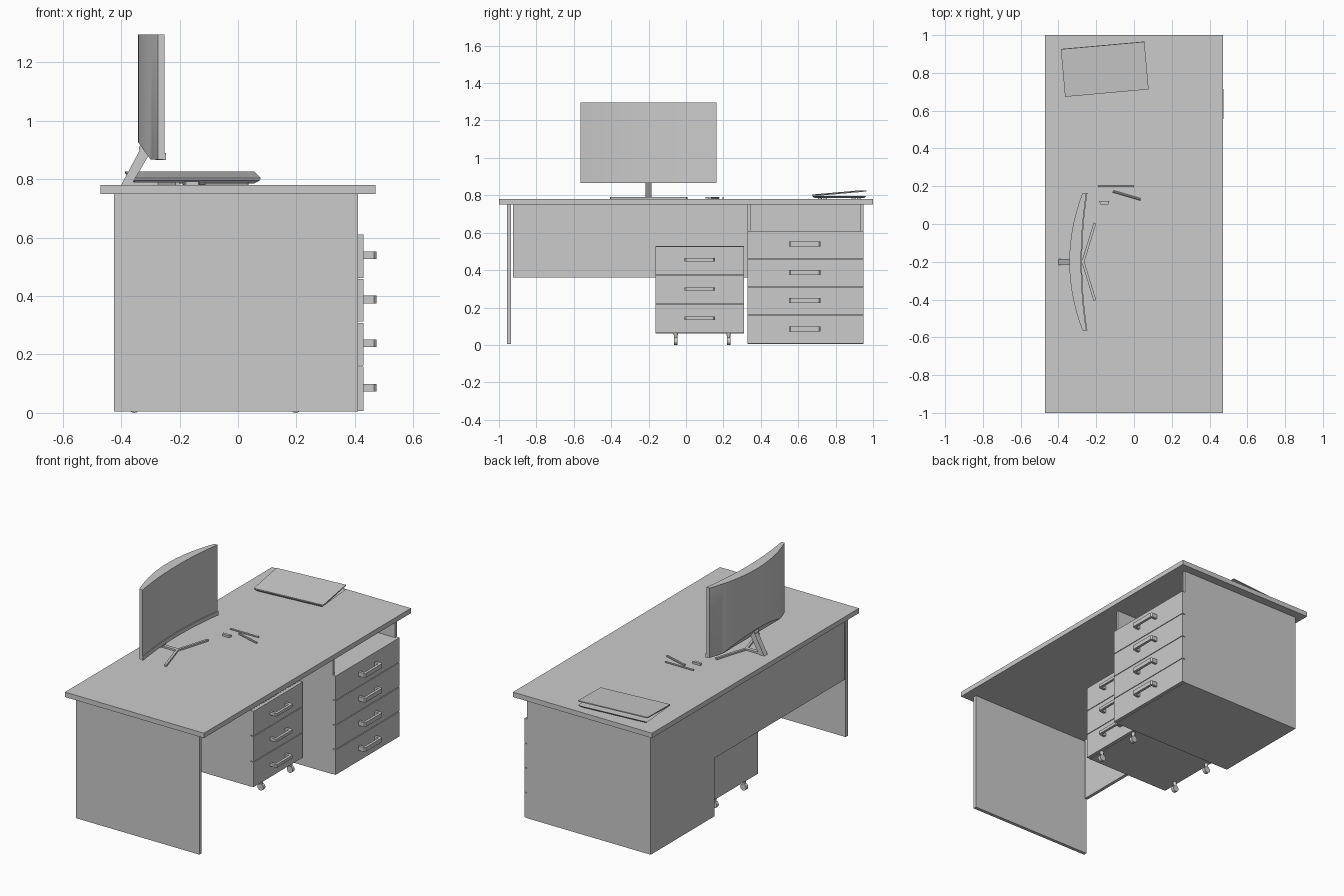
import bpy, bmesh, math
from mathutils import Matrix, Vector

cube = bpy.data.objects.get("Cube")
if cube:
    bpy.data.objects.remove(cube, do_unlink=True)

GREY = (0.6, 0.6, 0.6, 1)
mat = bpy.data.materials.new("plain grey")
mat.use_nodes = True
mat.diffuse_color = GREY
mat.node_tree.nodes["Principled BSDF"].inputs["Base Color"].default_value = GREY


def add(name, bm, smooth=False):
    bmesh.ops.recalc_face_normals(bm, faces=bm.faces)
    me = bpy.data.meshes.new(name)
    bm.to_mesh(me)
    bm.free()
    me.materials.append(mat)
    ob = bpy.data.objects.new(name, me)
    bpy.context.collection.objects.link(ob)
    if smooth:
        bpy.ops.object.select_all(action='DESELECT')
        ob.select_set(True)
        bpy.context.view_layer.objects.active = ob
        bpy.ops.object.shade_smooth_by_angle(angle=math.radians(35))
    return ob


def box(name, x, y, z, matrix=None, taper=1.0):
    """Box from (min, max) pairs; taper shrinks the bottom face."""
    bm = bmesh.new()
    bmesh.ops.create_cube(bm, size=1)
    size = Vector((x[1] - x[0], y[1] - y[0], z[1] - z[0]))
    mid = Vector((sum(x), sum(y), sum(z))) / 2
    for v in bm.verts:
        if v.co.z < 0:
            v.co.xy *= taper
        v.co = v.co * size + mid
    if matrix:
        bm.transform(matrix)
    return add(name, bm)


def loft(name, rings, smooth=False):
    """Skin closed rings of equal length and cap both ends."""
    bm = bmesh.new()
    loops = [[bm.verts.new(p) for p in ring] for ring in rings]
    n = len(loops[0])
    for a, b in zip(loops, loops[1:]):
        for i in range(n):
            j = (i + 1) % n
            bm.faces.new((a[i], a[j], b[j], b[i]))
    bm.faces.new(loops[0])
    bm.faces.new(loops[-1])
    return add(name, bm, smooth)


def rod(name, a, b, r1, r2=None, sides=16):
    a, b = Vector(a), Vector(b)
    bm = bmesh.new()
    turn = (b - a).to_track_quat('Z', 'Y').to_matrix().to_4x4()
    bmesh.ops.create_cone(bm, cap_ends=True, segments=sides, radius1=r1,
                          radius2=r1 if r2 is None else r2, depth=(b - a).length,
                          matrix=Matrix.Translation((a + b) / 2) @ turn)
    return add(name, bm, True)


def bar(name, a, b, width, z0, z1):
    """Flat bar on the desk between two plan points."""
    a, b = Vector(a), Vector(b)
    d = b - a
    m = Matrix.Translation((a.x, a.y, 0)) @ Matrix.Rotation(math.atan2(d.y, d.x), 4, 'Z')
    return box(name, (0, d.length), (-width / 2, width / 2), (z0, z1), m)


def handle(name, x, y0, y1, z, h):
    """U-shaped pull: chamfered outline extruded over its height."""
    t, d, c = 0.016, 0.044, 0.008
    outline = [(x, y0), (x + d - c, y0), (x + d, y0 + c), (x + d, y1 - c),
               (x + d - c, y1), (x, y1), (x, y1 - t), (x + d - t, y1 - t),
               (x + d - t, y0 + t), (x, y0 + t)]
    loft(name, [[(px, py, zz) for px, py in outline] for zz in (z - h / 2, z + h / 2)])


def drawers(name, x, y, levels, pull_y, h):
    for i, (z0, z1) in enumerate(zip(levels, levels[1:]), 1):
        box(f"{name}_front_{i}", (x, x + 0.02), y, (z0 + 0.002, z1 - 0.002))
        handle(f"{name}_handle_{i}", x + 0.02, *pull_y, (z0 + z1) / 2 + 0.003, h)


# Desk carcass
TOP = 0.78
BACK, FRONT = -0.425, 0.41
box("desk_top", (-0.47, 0.47), (-1, 1), (0.75, TOP))
box("side_panel", (BACK, FRONT), (-0.957, -0.936), (0.005, 0.75))
box("modesty_panel", (BACK, BACK + 0.02), (-0.925, 0.33), (0.36, 0.75))

# Fixed cabinet with an open compartment above the drawers
box("cabinet_body", (BACK, FRONT), (0.33, 0.948), (0.005, 0.61))
box("cabinet_inner_side", (BACK, FRONT), (0.33, 0.346), (0.61, 0.75))
box("cabinet_outer_side", (BACK, FRONT), (0.932, 0.948), (0.61, 0.75))
box("cabinet_back", (BACK, BACK + 0.02), (0.346, 0.932), (0.61, 0.75))
drawers("cabinet_drawer", FRONT, (0.33, 0.948), (0.005, 0.16, 0.31, 0.46, 0.612),
        (0.55, 0.72), 0.026)

# Rolling pedestal
box("pedestal_body", (-0.372, 0.2), (-0.163, 0.31), (0.062, 0.528))
drawers("pedestal_drawer", 0.2, (-0.163, 0.31), (0.062, 0.217, 0.375, 0.529),
        (-0.007, 0.155), 0.018)
for cx in (-0.355, 0.197):
    for cy in (-0.055, 0.228):
        rod("caster_stem", (cx, cy, 0.025), (cx, cy, 0.063), 0.006, 0.012)
        rod("caster_wheel", (cx, cy - 0.01, 0.02), (cx, cy + 0.01, 0.02), 0.02)

# Curved monitor, thicker in the middle and chamfered low at the back
MID, HALF, Z0, Z1 = -0.2, 0.363, 0.868, 1.295
steps = [i / 12 for i in range(-12, 13)]
shell, chin = [], []
for s in steps:
    y = MID + s * HALF
    xf = -0.28 + 0.028 * s * s
    xb = -0.342 + 0.069 * s * s
    low = max(xb + 0.0005, -0.30)
    zc = Z0 + (low - xb) * 1.4
    shell.append([(xf, y, Z0), (xf, y, Z1), (xb, y, Z1), (xb, y, zc), (low, y, Z0)])
    chin.append([(xf - 0.003, y, Z0 - 0.003), (xf + 0.005, y, Z0 - 0.003),
                 (xf + 0.005, y, Z0 + 0.022), (xf - 0.003, y, Z0 + 0.022)])
loft("monitor_shell", shell, True)
loft("monitor_chin", chin, True)

# Monitor stand: leaning column, foot bar and two spread legs
column = [(-0.4, TOP), (-0.365, TOP), (-0.295, 0.9), (-0.325, 0.92)]
loft("stand_column", [[(x, y, z) for x, z in column] for y in (MID - 0.016, MID + 0.016)])
rod("stand_pivot", (-0.325, MID - 0.02, 0.905), (-0.325, MID + 0.02, 0.905), 0.014)
bar("stand_foot", (-0.39, MID), (-0.262, MID), 0.022, TOP, TOP + 0.01)
for side in (-1, 1):
    bar("stand_leg", (-0.27, MID), (-0.207, MID + side * 0.205), 0.014, TOP, TOP + 0.01)

# Slightly open laptop, turned a little on the desk
place = Matrix.Translation((-0.155, 0.82, TOP)) @ Matrix.Rotation(math.radians(5.1), 4, 'Z')
W, D = 0.222, 0.127
box("laptop_base", (-W, W), (-D, D), (0.005, 0.017), place, 0.9)
tilt = Matrix.Translation((0, -D, 0.018)) @ Matrix.Rotation(math.radians(5), 4, 'X')
box("laptop_lid", (-W, W), (0, 2 * D), (0, 0.006), place @ tilt)
for sx in (-1, 1):
    for sy in (-1, 1):
        foot = place @ Vector((sx * 0.16, sy * 0.09, 0))
        rod("laptop_foot", foot, foot + Vector((0, 0, 0.006)), 0.01)

# Pens and eraser
rod("pen_straight", (-0.19, 0.198, TOP + 0.005), (0, 0.198, TOP + 0.005), 0.005, sides=8)
rod("pen_slanted", (-0.112, 0.173, TOP + 0.005), (0.035, 0.13, TOP + 0.005), 0.006, sides=8)
eraser = [(-0.185, 0.122), (-0.13, 0.122), (-0.135, 0.104), (-0.178, 0.104)]
loft("eraser", [[(x, y, z) for x, y in eraser] for z in (TOP, TOP + 0.012)])
